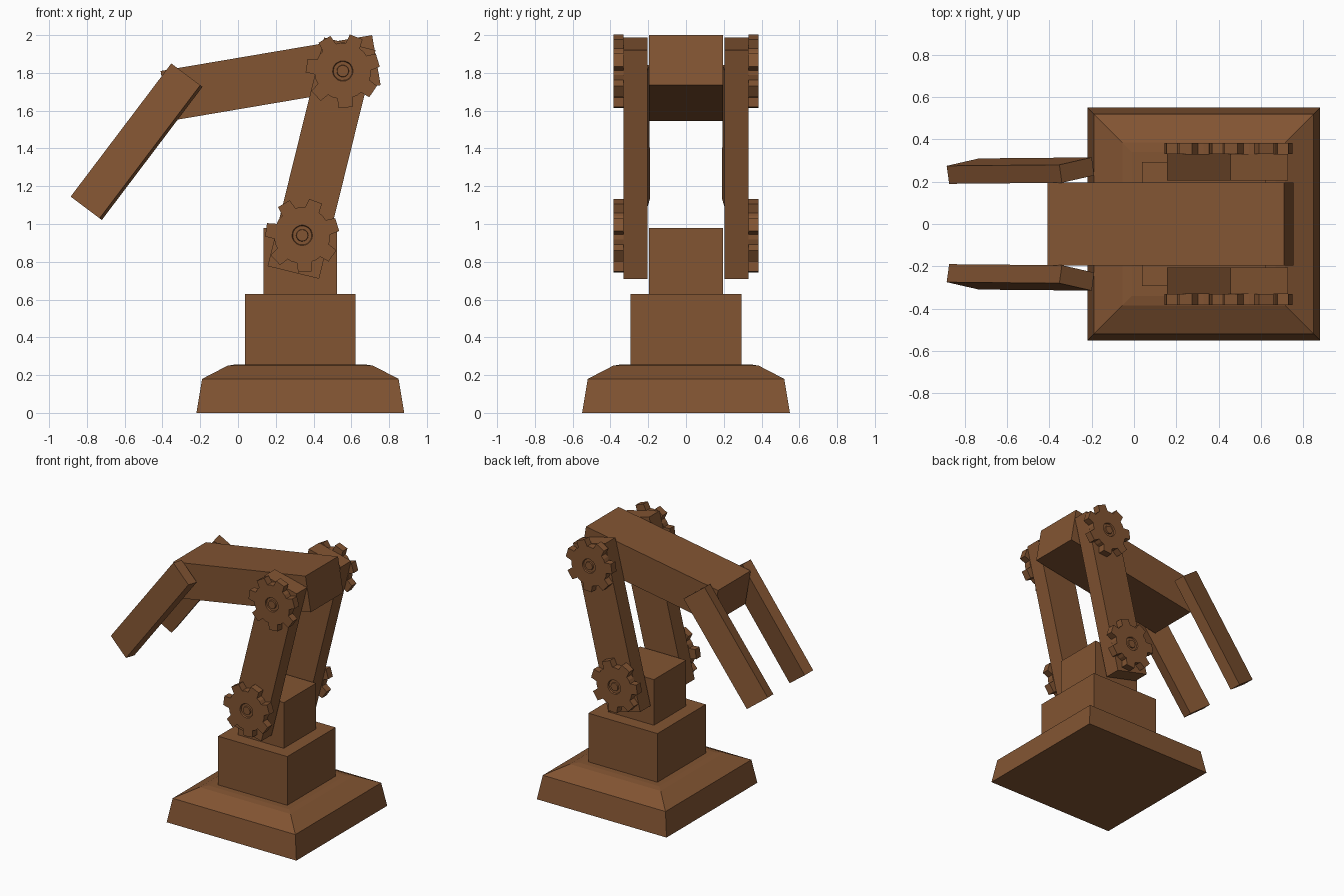
import bpy, bmesh, math
from mathutils import Vector

if "Cube" in bpy.data.objects:
    bpy.data.objects.remove(bpy.data.objects["Cube"])

brown = bpy.data.materials.new("brown")
brown.diffuse_color = (0.223, 0.089, 0.032, 1)
brown.use_nodes = True
brown.node_tree.nodes["Principled BSDF"].inputs["Base Color"].default_value = brown.diffuse_color


def finish(name, bm):
    bmesh.ops.recalc_face_normals(bm, faces=bm.faces)
    mesh = bpy.data.meshes.new(name)
    bm.to_mesh(mesh)
    bm.free()
    mesh.materials.append(brown)
    obj = bpy.data.objects.new(name, mesh)
    bpy.context.collection.objects.link(obj)
    return obj


def box(name, origin, u, v, w):
    """Block spanned by three edge vectors from one corner."""
    bm = bmesh.new()
    o, u, v, w = map(Vector, (origin, u, v, w))
    for i in (0, 1):
        for j in (0, 1):
            for k in (0, 1):
                bm.verts.new(o + u * i + v * j + w * k)
    bmesh.ops.convex_hull(bm, input=bm.verts[:])
    bmesh.ops.dissolve_limit(bm, angle_limit=0.01, verts=bm.verts[:], edges=bm.edges[:])
    return finish(name, bm)


def stepped(name, cx, profile):
    """Square tower from (half width, height) pairs."""
    bm = bmesh.new()
    rings = [[bm.verts.new((cx + sx * r, sy * r, z))
              for sx, sy in ((-1, -1), (1, -1), (1, 1), (-1, 1))] for r, z in profile]
    for a, b in zip(rings, rings[1:]):
        for i in range(4):
            j = (i + 1) % 4
            bm.faces.new((a[i], a[j], b[j], b[i]))
    bm.faces.new(rings[0])
    bm.faces.new(rings[-1])
    return finish(name, bm)


def gear(name, cx, cz, side):
    """Seven-toothed wheel with a recessed ring around a flush pin."""
    bm = bmesh.new()
    y0, y1, yr = side * 0.33, side * 0.384, side * 0.374
    n = 7

    # Five outline points per tooth: flanks are parallel, the gap is an arc
    def outline():
        pts = []
        for k in range(n):
            a = math.radians(120) + k * math.tau / n
            for r, half in ((0.148, -0.04), (0.197, -0.036), (0.197, 0.036), (0.148, 0.04)):
                t = a + math.asin(half / r)
                pts.append((r * math.cos(t), r * math.sin(t)))
            t = a + math.pi / n
            pts.append((0.15 * math.cos(t), 0.15 * math.sin(t)))
        return pts

    def ring(pts, y):
        return [bm.verts.new((cx + x, y, cz + z)) for x, z in pts]

    rim = outline()

    def circle(r):
        return [(x * r / math.hypot(x, z), z * r / math.hypot(x, z)) for x, z in rim]

    loops = [ring(rim, y0), ring(rim, y1), ring(circle(0.054), y1), ring(circle(0.05), yr),
             ring(circle(0.032), yr), ring(circle(0.03), y1)]
    for a, b in zip(loops, loops[1:]):
        for i in range(len(a)):
            j = (i + 1) % len(a)
            bm.faces.new((a[i], a[j], b[j], b[i]))
    bm.faces.new(loops[0])
    bm.faces.new(loops[-1])
    return finish(name, bm)


# Pedestal
stepped("base", 0.33, ((0.55, 0), (0.52, 0.18), (0.385, 0.25), (0.34, 0.257)))
stepped("turntable", 0.33, ((0.293, 0.25), (0.293, 0.63)))
stepped("shoulder_block", 0.33, ((0.195, 0.62), (0.195, 0.98)))

# Forearm beam
box("forearm", (-0.41, -0.197, 1.81), (1.12, 0, 0.19), (0.045, 0, -0.265), (0, 0.394, 0))

# Mirrored side parts
for side, label in ((-1, "front"), (1, "back")):
    box(label + "_upright", (0.157, side * 0.205, 0.777), (0.272, 0, -0.067),
        (0.299, 0, 1.21), (0, side * 0.125, 0))
    gear(label + "_lower_gear", 0.34, 0.94, side)
    gear(label + "_upper_gear", 0.555, 1.81, side)
    box(label + "_finger", (-0.353, side * 0.28, 1.85), (0.153, side * 0.035, -0.115),
        (-0.533, side * -0.005, -0.705), (0.012, side * -0.085, -0.009))
